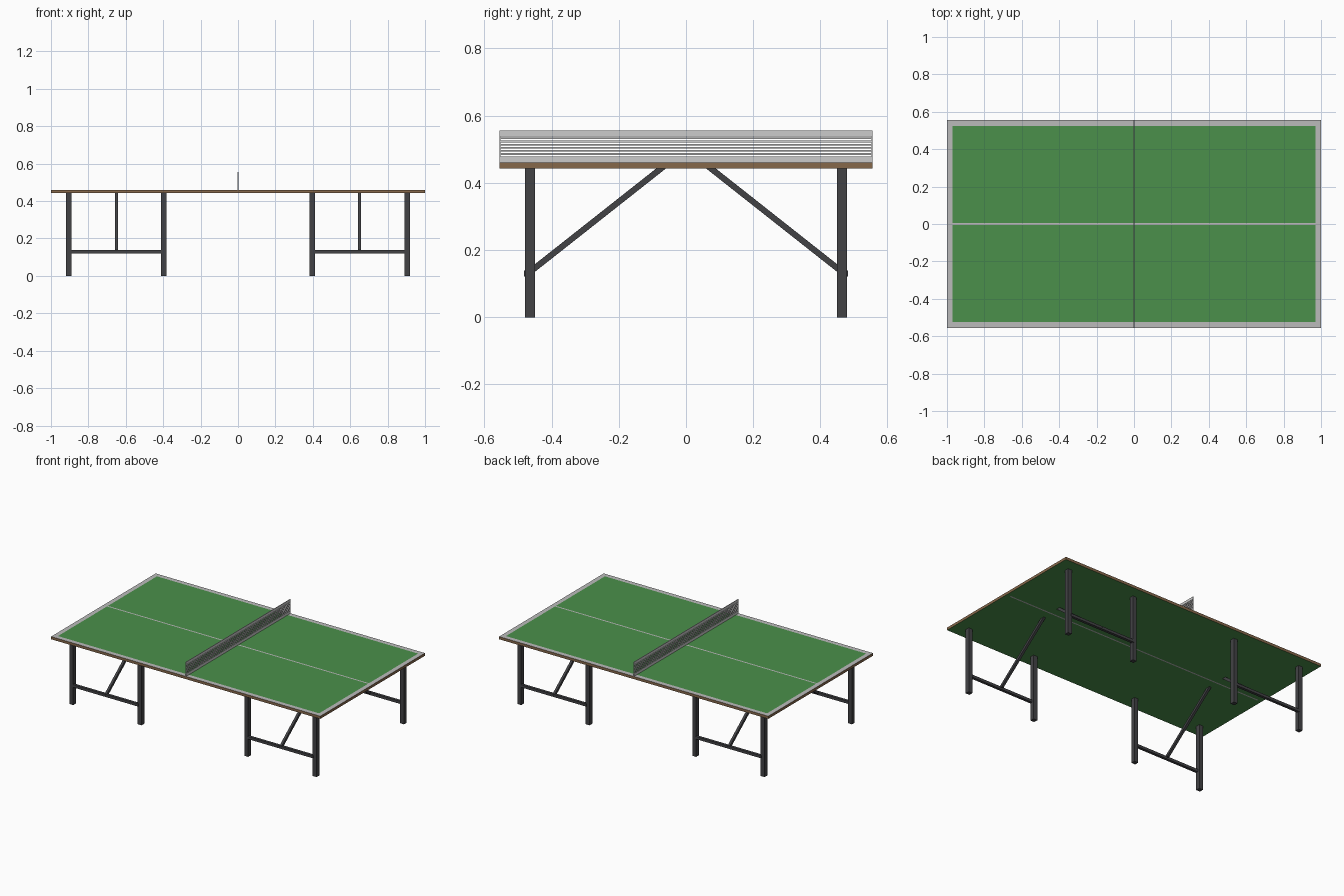
import bpy, bmesh
from mathutils import Matrix, Vector

if "Cube" in bpy.data.objects:
    bpy.data.objects.remove(bpy.data.objects["Cube"])


def material(name, color):
    m = bpy.data.materials.new(name)
    m.diffuse_color = (*color, 1)
    m.use_nodes = True
    m.node_tree.nodes["Principled BSDF"].inputs["Base Color"].default_value = m.diffuse_color
    return m


GREEN = material("green_paint", (0.07, 0.28, 0.07))
GREY = material("line_paint", (0.5, 0.5, 0.5))
BROWN = material("wood_edge", (0.24, 0.14, 0.07))
DARK = material("dark_metal", (0.055, 0.055, 0.06))


def finish(name, bm, mats):
    bmesh.ops.recalc_face_normals(bm, faces=bm.faces)
    me = bpy.data.meshes.new(name)
    bm.to_mesh(me)
    bm.free()
    for m in mats:
        me.materials.append(m)
    ob = bpy.data.objects.new(name, me)
    bpy.context.collection.objects.link(ob)
    return ob


def add_box(bm, x, y, z):
    """Add a box given its (min, max) range on each axis."""
    lo, hi = Vector((x[0], y[0], z[0])), Vector((x[1], y[1], z[1]))
    bmesh.ops.create_cube(bm, size=1, matrix=Matrix.Translation((lo + hi) / 2)
                          @ Matrix.Diagonal((*(hi - lo), 1)))


def box(name, x, y, z, mats):
    bm = bmesh.new()
    add_box(bm, x, y, z)
    return finish(name, bm, mats)


HX, HY = 1.0, 0.555
Z0, Z1 = 0.442, 0.46

# Table top: slab cut along the painted border and centre line
bm = bmesh.new()
add_box(bm, (-HX, HX), (-HY, HY), (Z0, Z1))
cuts = [(Vector((v, 0, 0)), Vector((1, 0, 0))) for v in (-0.97, 0.97)]
cuts += [(Vector((0, v, 0)), Vector((0, 1, 0))) for v in (-0.525, -0.005, 0.005, 0.525)]
for co, no in cuts:
    bmesh.ops.bisect_plane(bm, geom=bm.verts[:] + bm.edges[:] + bm.faces[:],
                           plane_co=co, plane_no=no)
bm.normal_update()
for f in bm.faces:
    c = f.calc_center_median()
    border = abs(c.x) > 0.97 or abs(c.y) > 0.525
    line = abs(c.y) < 0.005 and abs(c.x) < 0.97
    if abs(f.normal.z) < 0.5:
        f.material_index = 2
    elif line or (border and f.normal.z > 0):
        f.material_index = 1
finish("table_top", bm, [GREEN, GREY, BROWN])

# Net: two bands, thin cords and end strips
bm = bmesh.new()
T = (-0.002, 0.002)
add_box(bm, T, (-HY, HY), (Z1, 0.479))
add_box(bm, T, (-HY, HY), (0.538, 0.556))
for i in range(6):
    z = 0.4858 + i * 0.0093
    add_box(bm, T, (-HY, HY), (z - 0.0025, z + 0.0025))
for s in (-1, 1):
    add_box(bm, T, sorted((s * (HY - 0.003), s * HY)), (0.479, 0.538))
finish("net", bm, [])

# Leg frames: two legs, a rail and a diagonal brace at each corner area
W = 0.0145
for sx, sn in ((-1, "left"), (1, "right")):
    for sy, dn in ((-1, "front"), (1, "back")):
        tag = f"{dn}_{sn}"
        y = sy * 0.464
        for x, n in ((0.904, "outer"), (0.396, "inner")):
            x *= sx
            box(f"{tag}_{n}_leg", (x - W, x + W), (y - W, y + W), (0, Z0), [DARK])
        box(f"{tag}_rail", sorted((sx * 0.405, sx * 0.895)),
            sorted((sy * 0.464, sy * 0.482)), (0.121, 0.139), [DARK])
        # Brace: parallelogram profile meeting the underside, extruded in x
        bm = bmesh.new()
        h = 0.0145
        prof = [(0.468 - h, 0.132), (0.468 + h, 0.132), (0.075 + h, Z0), (0.075 - h, Z0)]
        xc = sx * 0.65
        face = bm.faces.new([bm.verts.new((xc - 0.008, sy * a, b)) for a, b in prof])
        ext = bmesh.ops.extrude_face_region(bm, geom=[face])
        bmesh.ops.translate(bm, vec=(0.016, 0, 0),
                            verts=[v for v in ext["geom"] if isinstance(v, bmesh.types.BMVert)])
        finish(f"{tag}_brace", bm, [DARK])
